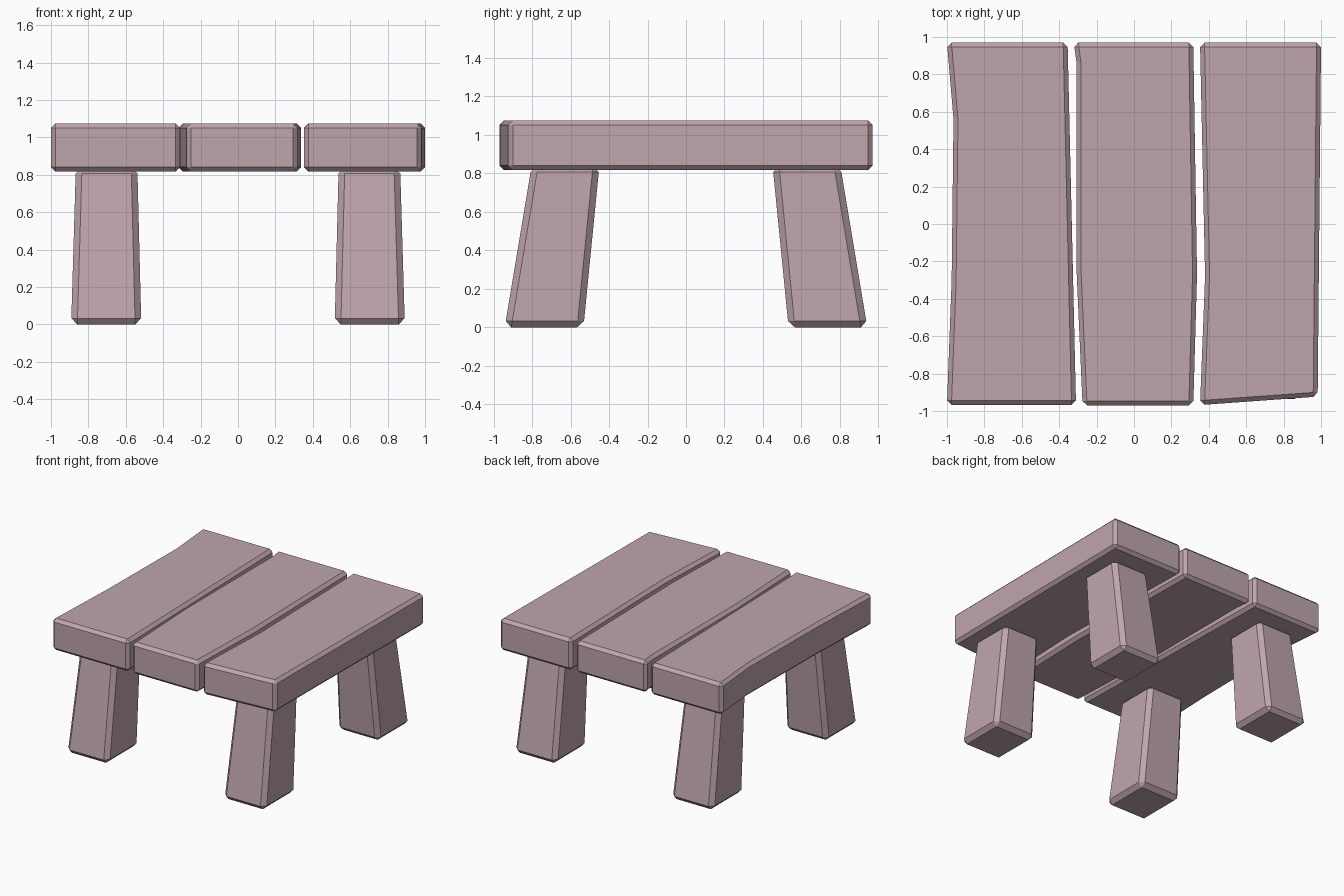
import bpy, bmesh

if "Cube" in bpy.data.objects:
    bpy.data.objects.remove(bpy.data.objects["Cube"])

# One muted mauve-brown wood for every part
wood = bpy.data.materials.new("wood")
wood.diffuse_color = (0.52, 0.38, 0.41, 1.0)
wood.use_nodes = True
wood.node_tree.nodes["Principled BSDF"].inputs["Base Color"].default_value = wood.diffuse_color


def chamfered_prism(name, bottom, top, z0, z1, chamfer):
    """Loft a bottom outline to a top outline, then chamfer the sharp edges."""
    bm = bmesh.new()
    low = [bm.verts.new((x, y, z0)) for x, y in bottom]
    high = [bm.verts.new((x, y, z1)) for x, y in top]
    n = len(low)
    bm.faces.new(low[::-1])
    bm.faces.new(high)
    for i in range(n):
        j = (i + 1) % n
        bm.faces.new((low[i], low[j], high[j], high[i]))
    bmesh.ops.recalc_face_normals(bm, faces=bm.faces)
    sharp = [e for e in bm.edges if e.calc_face_angle() > 0.6]
    bmesh.ops.bevel(bm, geom=sharp, offset=chamfer, offset_type='OFFSET',
                    segments=1, profile=0.5, affect='EDGES')
    mesh = bpy.data.meshes.new(name)
    bm.to_mesh(mesh)
    bm.free()
    mesh.materials.append(wood)
    obj = bpy.data.objects.new(name, mesh)
    bpy.context.collection.objects.link(obj)
    return obj


def rect(x0, x1, y0, y1):
    return [(x0, y0), (x1, y0), (x1, y1), (x0, y1)]


# Table top: three rough-cut planks, outlined from above
planks = {
    "left_plank": [(-1.0, -0.967), (-0.31, -0.967), (-0.355, 0.97), (-1.0, 0.97),
                   (-0.965, 0.56), (-0.975, -0.30)],
    "middle_plank": [(-0.275, -0.97), (0.317, -0.97), (0.337, -0.27), (0.317, 0.97),
                     (-0.322, 0.97), (-0.307, 0.86), (-0.307, -0.25)],
    "right_plank": [(0.353, -0.968), (0.982, -0.923), (1.0, 0.97), (0.353, 0.97),
                    (0.38, -0.28)],
}
for name, outline in planks.items():
    chamfered_prism(name, outline, outline, 0.817, 1.075, 0.024)

# Four tapered legs, splayed outwards to front and back
for side, sx in (("left", -1), ("right", 1)):
    for end, sy in (("front", -1), ("back", 1)):
        foot = [(x * sx, y * sy) for x, y in rect(0.517, 0.892, 0.533, 0.942)]
        head = [(x * sx, y * sy) for x, y in rect(0.538, 0.867, 0.45, 0.802)]
        chamfered_prism(f"{end}_{side}_leg", foot, head, 0.0, 0.84, 0.033)
